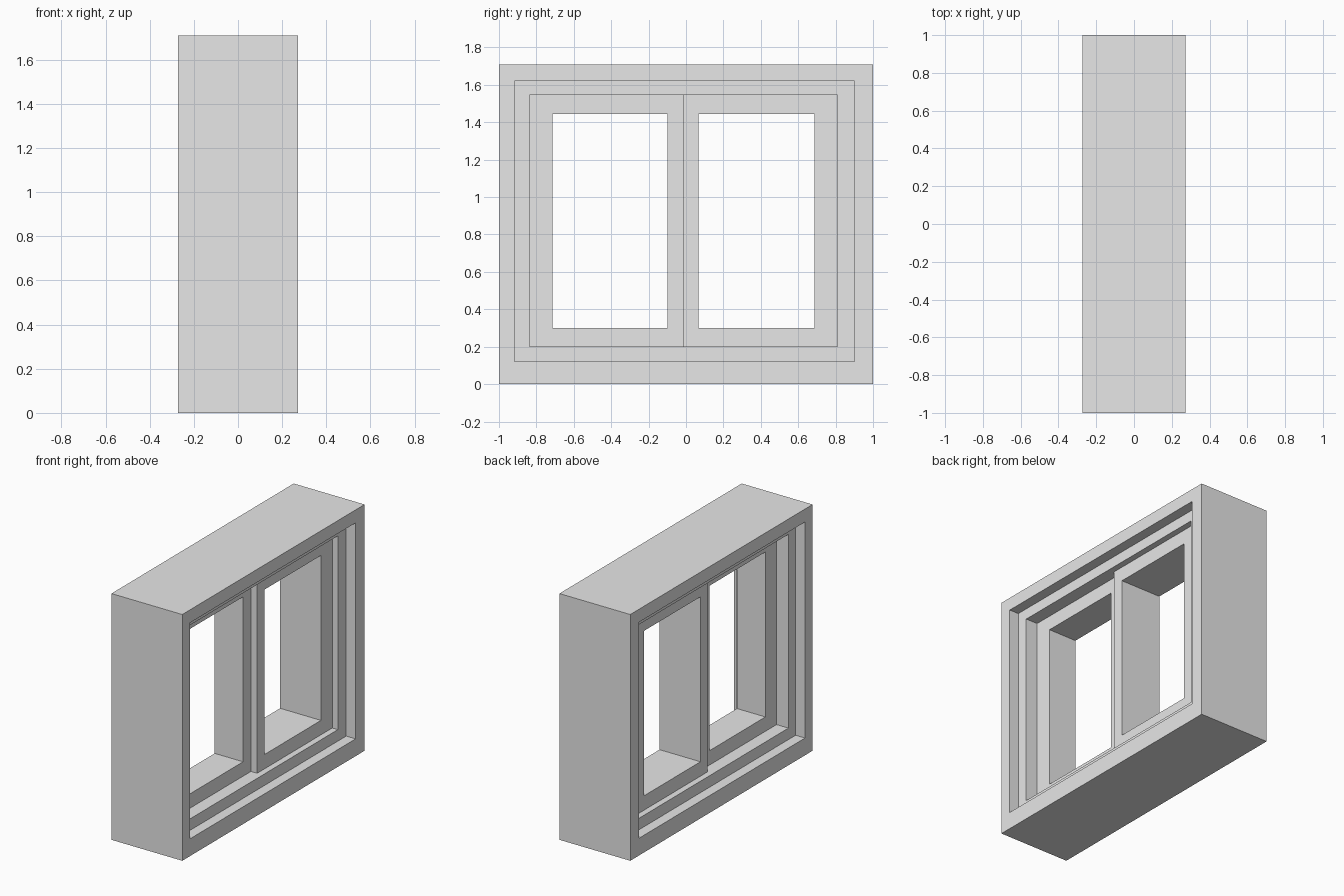
import bpy
import bmesh

cube = bpy.data.objects.get("Cube")
if cube:
    bpy.data.objects.remove(cube, do_unlink=True)

# Single plain grey finish
grey = bpy.data.materials.new("light_grey")
grey.use_nodes = True
colour = (0.8, 0.8, 0.8, 1.0)
grey.diffuse_color = colour
grey.node_tree.nodes["Principled BSDF"].inputs["Base Color"].default_value = colour


def stepped_ring(name, sections):
    """Bridge rectangles (x, (y0, y1, z0, z1)) in a closed cycle into a ring."""
    bm = bmesh.new()
    loops = []
    for x, (y0, y1, z0, z1) in sections:
        corners = ((y0, z0), (y1, z0), (y1, z1), (y0, z1))
        loops.append([bm.verts.new((x, y, z)) for y, z in corners])
    for i, a in enumerate(loops):
        b = loops[(i + 1) % len(loops)]
        for j in range(4):
            k = (j + 1) % 4
            bm.faces.new((a[j], a[k], b[k], b[j]))
    bmesh.ops.recalc_face_normals(bm, faces=bm.faces)
    mesh = bpy.data.meshes.new(name)
    bm.to_mesh(mesh)
    bm.free()
    mesh.materials.append(grey)
    obj = bpy.data.objects.new(name, mesh)
    bpy.context.collection.objects.link(obj)
    return obj


def sash(name, half_depth, outer, inner):
    return stepped_ring(name, [(half_depth, outer), (half_depth, inner),
                               (-half_depth, inner), (-half_depth, outer)])


# Outer frame with a rebate on both sides
wall = (-1.0, 1.0, 0.0, 1.71)
rebate = (-0.917, 0.902, 0.12, 1.62)
opening = (-0.838, 0.81, 0.2, 1.545)
depth, stop = 0.272, 0.2
stepped_ring("window_frame", [
    (depth, wall), (depth, rebate), (stop, rebate), (stop, opening),
    (-stop, opening), (-stop, rebate), (-depth, rebate), (-depth, wall)])

# Two sashes meeting near the middle, one thicker than the other
meeting = -0.014
sash("thin_sash", 0.109, (opening[0], meeting, 0.2, 1.545), (-0.715, -0.1, 0.3, 1.445))
sash("thick_sash", 0.157, (meeting, opening[1], 0.2, 1.545), (0.066, 0.686, 0.3, 1.445))
